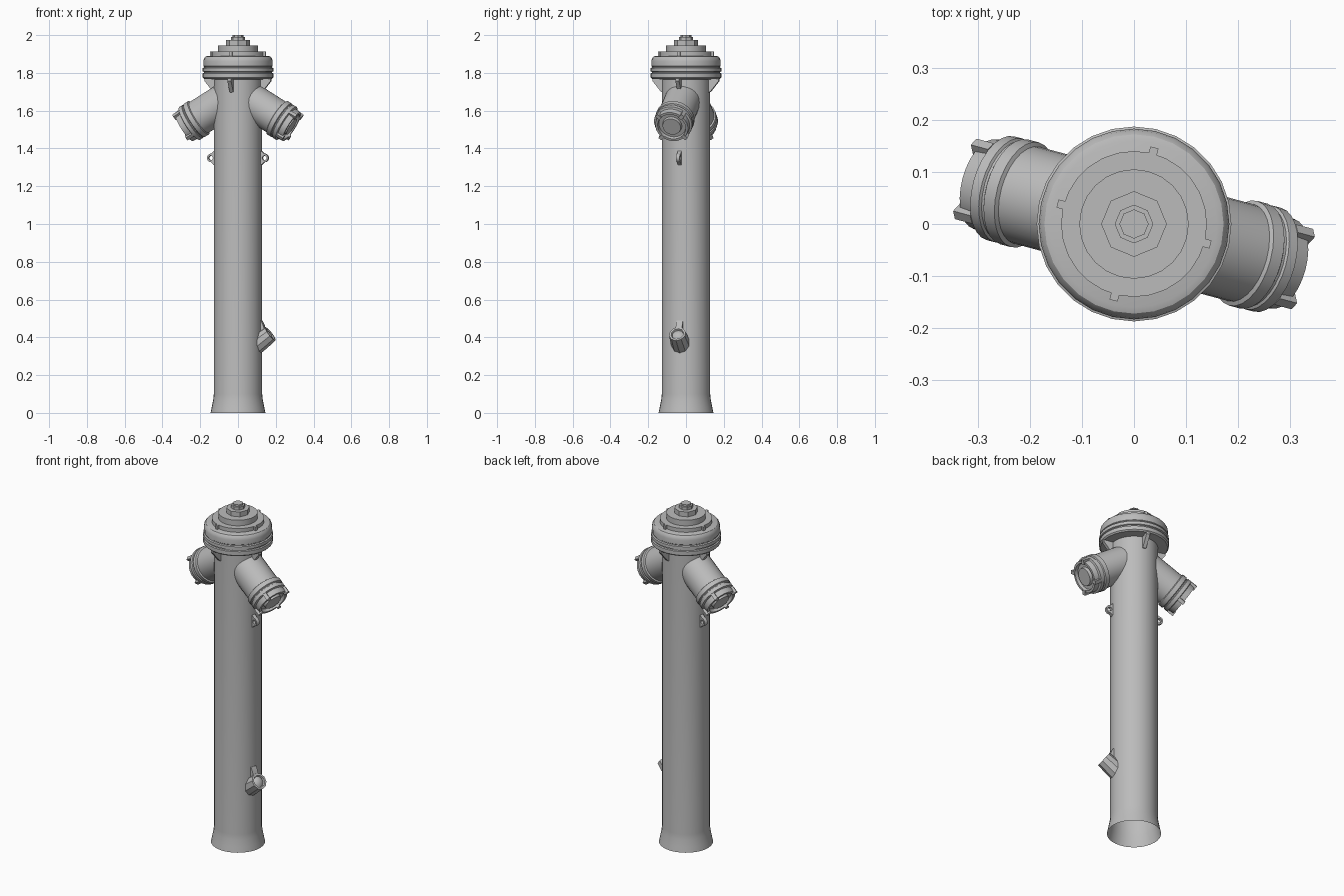
import bpy, bmesh
from math import radians, pi, sin, cos
from mathutils import Matrix, Vector

if "Cube" in bpy.data.objects:
    bpy.data.objects.remove(bpy.data.objects["Cube"])

grey = bpy.data.materials.new("cast_grey")
grey.use_nodes = True
GREY = (0.5, 0.5, 0.5, 1)
grey.diffuse_color = GREY
grey.node_tree.nodes["Principled BSDF"].inputs["Base Color"].default_value = GREY


def finish(bm, name, matrix):
    bmesh.ops.remove_doubles(bm, verts=bm.verts, dist=0.0001)
    bmesh.ops.recalc_face_normals(bm, faces=bm.faces)
    mesh = bpy.data.meshes.new(name)
    bm.to_mesh(mesh)
    bm.free()
    mesh.materials.append(grey)
    obj = bpy.data.objects.new(name, mesh)
    obj.matrix_world = matrix
    bpy.context.collection.objects.link(obj)
    bpy.ops.object.select_all(action='DESELECT')
    obj.select_set(True)
    bpy.context.view_layer.objects.active = obj
    bpy.ops.object.shade_smooth_by_angle(angle=radians(32))
    return obj


def lathe(name, profile, sides, matrix=Matrix()):
    """Turn a (radius, height) profile around the local z axis."""
    bm = bmesh.new()
    pts = [bm.verts.new((r, 0, z)) for r, z in profile]
    edges = [bm.edges.new(pair) for pair in zip(pts, pts[1:])]
    bmesh.ops.spin(bm, geom=pts + edges, cent=(0, 0, 0), axis=(0, 0, 1),
                   angle=2 * pi, steps=sides)
    return finish(bm, name, matrix)


def plate(name, outline, thickness, matrix=Matrix()):
    """Extrude an outline in the local xz plane, centred on y."""
    bm = bmesh.new()
    face = bm.faces.new([bm.verts.new((x, -thickness / 2, z)) for x, z in outline])
    out = bmesh.ops.extrude_face_region(bm, geom=[face])
    moved = [v for v in out["geom"] if isinstance(v, bmesh.types.BMVert)]
    bmesh.ops.translate(bm, verts=moved, vec=(0, thickness, 0))
    return finish(bm, name, matrix)


def turn(degrees):
    return Matrix.Rotation(radians(degrees), 4, 'Z')


def aim(heading, pitch, height):
    """Local z points outward along heading, pitched up from level."""
    return (Matrix.Translation((0, 0, height)) @ turn(heading)
            @ Matrix.Rotation(radians(90 - pitch), 4, 'Y'))


# Column, open underneath, with a flared foot
lathe("column", [(0.145, 0), (0.139, 0.03), (0.131, 0.07), (0.128, 0.1),
                 (0.128, 1.78)], 32)

# Bonnet with a grooved flange and rounded shoulder
lathe("bonnet", [(0.11, 1.765), (0.18, 1.768), (0.187, 1.775), (0.187, 1.797),
                 (0.18, 1.8), (0.18, 1.805), (0.187, 1.808), (0.187, 1.826),
                 (0.179, 1.829), (0.179, 1.833), (0.183, 1.836), (0.183, 1.862),
                 (0.18, 1.876), (0.172, 1.886), (0.16, 1.89), (0, 1.89)], 28)

# Stepped top and operating nut
lathe("lower_step", [(0.14, 1.885), (0.14, 1.912), (0, 1.912)], 28)
lathe("upper_step", [(0.105, 1.91), (0.105, 1.945), (0, 1.945)], 24)
lathe("nut_base", [(0.063, 1.94), (0.063, 1.973), (0, 1.973)], 8)
lathe("nut_collar", [(0.037, 1.97), (0.037, 1.99), (0, 1.99)], 8)
lathe("nut", [(0.028, 1.985), (0.028, 2.0), (0, 2.0)], 8)

# Lugs on the step and gussets under the flange
for i in range(4):
    spin = turn(-15 + 90 * i)
    plate(f"step_lug_{i}", [(0.12, 1.885), (0.152, 1.885), (0.152, 1.912),
                            (0.12, 1.912)], 0.016, spin)
    plate(f"gusset_{i}", [(0.12, 1.695), (0.135, 1.7), (0.182, 1.758),
                          (0.182, 1.772), (0.12, 1.772)], 0.02, spin)

# Two hose outlets with caps, and a chain eyelet under each
for side, heading in (("left", -15), ("right", 165)):
    frame = aim(heading, -31.5, 1.695)
    lathe(f"{side}_outlet", [(0.096, 0.03), (0.096, 0.25), (0.104, 0.254),
                             (0.104, 0.279), (0.098, 0.283), (0.098, 0.288),
                             (0.103, 0.291), (0.103, 0.311), (0.092, 0.315),
                             (0.089, 0.345), (0.076, 0.345), (0.073, 0.328),
                             (0.052, 0.328), (0.049, 0.345), (0, 0.345)], 28, frame)
    for i in range(4):
        plate(f"{side}_cap_lug_{i}", [(0.075, 0.312), (0.103, 0.312),
                                      (0.103, 0.352), (0.075, 0.352)],
              0.02, frame @ turn(45 + 90 * i))

    # Eyelet: a tapered plate with a round hole, bridged from two loops
    bm = bmesh.new()
    loops = []
    for y in (-0.01, 0.01):
        outer, inner = [], []
        for k in range(12):
            a = 2 * pi * k / 12
            c, s = cos(a), sin(a)
            outer.append(bm.verts.new((0.143 + 0.025 * c, y,
                                       s * (0.024 if c > -0.1 else 0.042))))
            inner.append(bm.verts.new((0.147 + 0.012 * c, y, 0.012 * s)))
        loops.append((outer, inner))
    (o1, i1), (o2, i2) = loops
    for a, b in ((o1, i1), (i1, i2), (i2, o2), (o2, o1)):
        for k in range(12):
            n = (k + 1) % 12
            bm.faces.new((a[k], a[n], b[n], b[k]))
    finish(bm, f"{side}_eyelet", Matrix.Translation((0, 0, 1.35)) @ turn(heading))

# Small angled drain spout with a domed plug and a stop above it
lathe("drain_spout", [(0.052, -0.02), (0.05, 0.06), (0.045, 0.122), (0.034, 0.122),
                      (0.03, 0.112), (0.018, 0.12), (0, 0.123)], 10,
      Matrix.Translation(turn(-15) @ Vector((0.08, 0, 0))) @ aim(-15, 37, 0.345))
plate("drain_stop", [(0.115, 0.42), (0.15, 0.44), (0.14, 0.47), (0.13, 0.488),
                     (0.115, 0.488)], 0.035, turn(-15))
